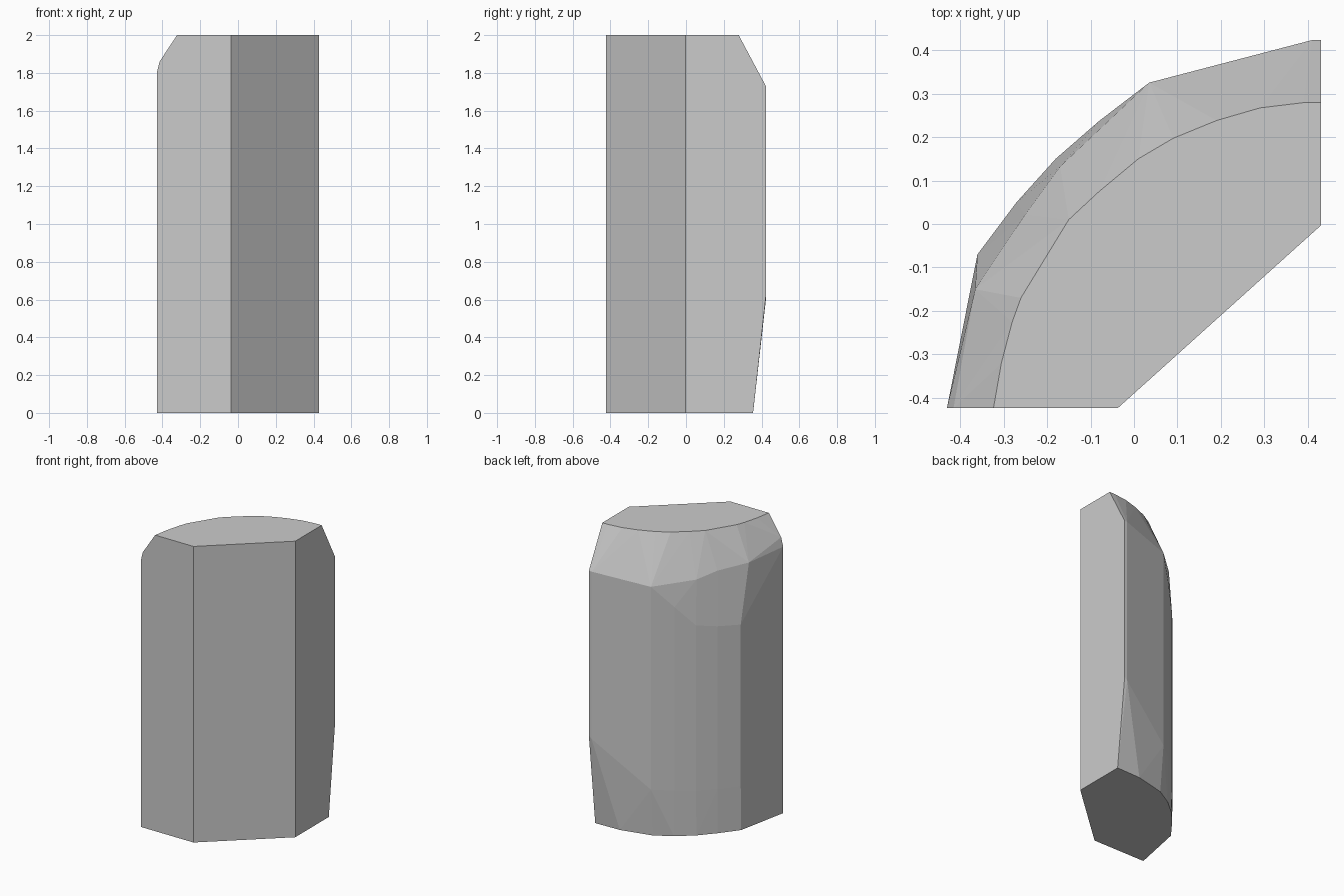
import bpy, bmesh, math

if "Cube" in bpy.data.objects:
    bpy.data.objects.remove(bpy.data.objects["Cube"])

# Flat cut sides, shared by the bottom and top outlines
cut_side = [(-0.037, -0.423), (0.43, -0.003)]

# Curved side outlines
bottom_curve = [(-0.43, -0.423), (-0.36, -0.075), (-0.268, 0.046), (-0.18, 0.146),
                (-0.075, 0.233), (0.04, 0.30), (0.25, 0.35), (0.43, 0.355)]
belly = [(-0.43, -0.423, 0.3, 1.8), (-0.36, -0.07, 0.3, 1.39), (-0.27, 0.05, 0.3, 1.40),
         (-0.18, 0.15, 0.3, 1.42), (-0.08, 0.237, 0.31, 1.55), (0.035, 0.325, 0.32, 1.69),
         (0.41, 0.423, 0.6, 1.73), (0.43, 0.423, 0.62, 1.73)]
shoulder = [(-0.415, -0.423, 1.86), (-0.365, -0.15, 1.78), (-0.25, 0.022, 1.76),
            (-0.17, 0.132, 1.72)]
top_curve = [(-0.323, -0.423), (-0.305, -0.32), (-0.28, -0.225), (-0.26, -0.17),
             (-0.15, 0.01), (-0.08, 0.075), (0.01, 0.15), (0.09, 0.197), (0.19, 0.238),
             (0.29, 0.267), (0.39, 0.279), (0.43, 0.279)]

points = [(x, y, 0) for x, y in cut_side + bottom_curve]
points += [(x, y, 2) for x, y in cut_side + top_curve]
points += [(x, y, z) for x, y, lo, hi in belly for z in (lo, hi)]
points += shoulder

# Faceted stone block: skin stretched over the outlines
bm = bmesh.new()
for p in points:
    bm.verts.new(p)
hull = bmesh.ops.convex_hull(bm, input=bm.verts)
loose = [v for v in bm.verts if not v.link_faces]
bmesh.ops.delete(bm, geom=loose, context='VERTS')
bmesh.ops.dissolve_limit(bm, angle_limit=math.radians(0.5), verts=bm.verts, edges=bm.edges)
bmesh.ops.recalc_face_normals(bm, faces=bm.faces)

mesh = bpy.data.meshes.new("stone_block")
bm.to_mesh(mesh)
bm.free()
block = bpy.data.objects.new("stone_block", mesh)
bpy.context.collection.objects.link(block)

# Soft shading on the rounded side, sharp edges on the cuts
bpy.context.view_layer.objects.active = block
block.select_set(True)
bpy.ops.object.shade_flat()
